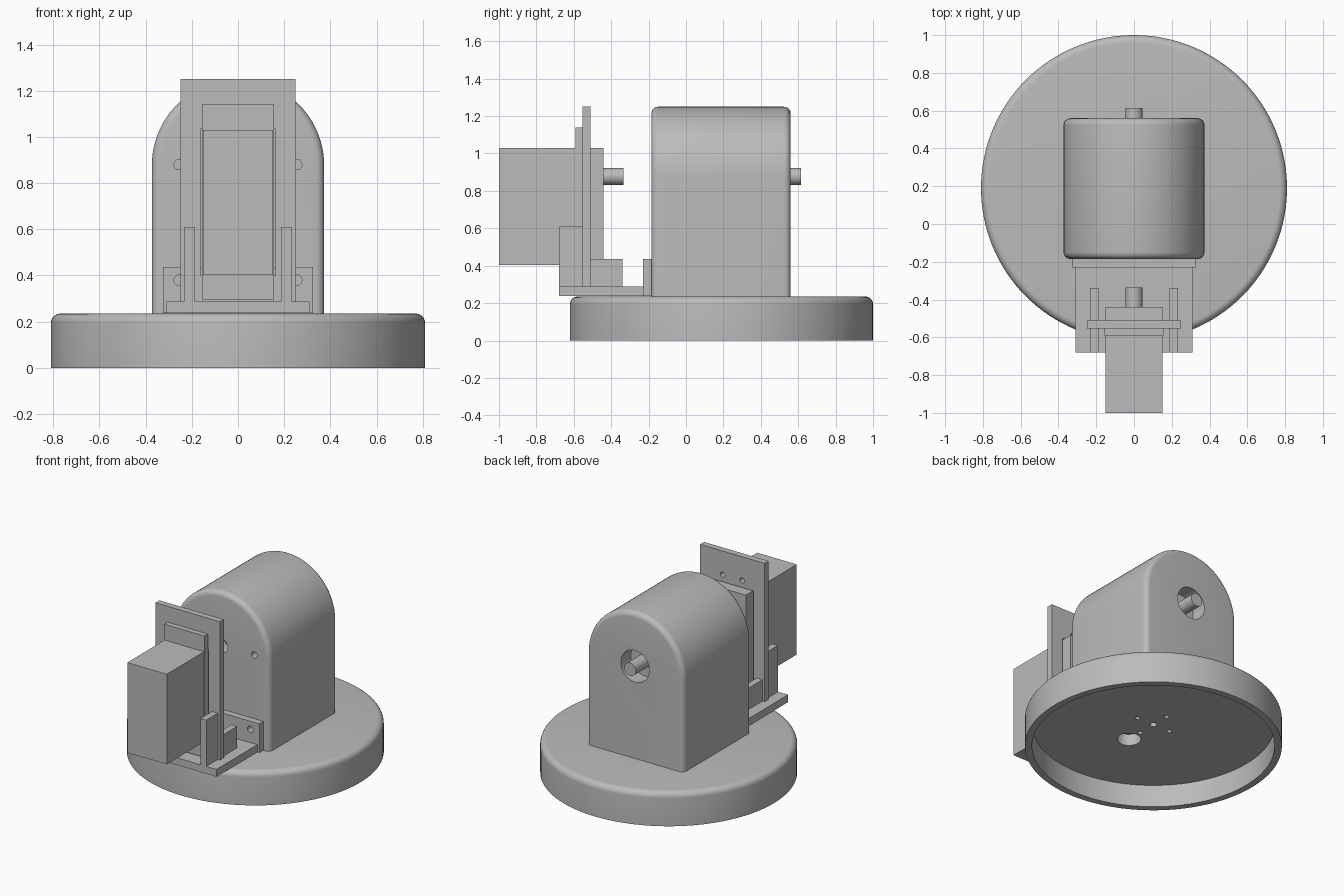
import bpy, bmesh, math
from mathutils import Matrix, Vector

if "Cube" in bpy.data.objects:
    bpy.data.objects.remove(bpy.data.objects["Cube"])

grey = bpy.data.materials.new("plain grey")
grey.use_nodes = True
grey.diffuse_color = (0.5, 0.5, 0.5, 1)
grey.node_tree.nodes["Principled BSDF"].inputs["Base Color"].default_value = (0.5, 0.5, 0.5, 1)


def make(name, bm):
    bmesh.ops.recalc_face_normals(bm, faces=bm.faces)
    mesh = bpy.data.meshes.new(name)
    bm.to_mesh(mesh)
    bm.free()
    mesh.materials.append(grey)
    ob = bpy.data.objects.new(name, mesh)
    bpy.context.collection.objects.link(ob)
    return ob


def box(name, x0, x1, y0, y1, z0, z1):
    bm = bmesh.new()
    size = Matrix.Diagonal((x1 - x0, y1 - y0, z1 - z0, 1))
    place = Matrix.Translation(((x0 + x1) / 2, (y0 + y1) / 2, (z0 + z1) / 2))
    bmesh.ops.create_cube(bm, size=1, matrix=place @ size)
    return make(name, bm)


def rod(name, start, end, radius, sides=32):
    a, b = Vector(start), Vector(end)
    turn = (b - a).to_track_quat('Z', 'Y').to_matrix().to_4x4()
    bm = bmesh.new()
    bmesh.ops.create_cone(bm, cap_ends=True, segments=sides, radius1=radius, radius2=radius,
                          depth=(b - a).length, matrix=Matrix.Translation((a + b) / 2) @ turn)
    return make(name, bm)


def activate(ob):
    bpy.ops.object.select_all(action='DESELECT')
    ob.select_set(True)
    bpy.context.view_layer.objects.active = ob


def cut(ob, *cutters):
    activate(ob)
    for cutter in cutters:
        mod = ob.modifiers.new("cut", 'BOOLEAN')
        mod.operation, mod.solver, mod.object = 'DIFFERENCE', 'EXACT', cutter
        bpy.ops.object.modifier_apply(modifier=mod.name)
        bpy.data.objects.remove(cutter)


def smooth(ob):
    activate(ob)
    bpy.ops.object.shade_smooth_by_angle(angle=math.radians(30))


def y_hole(x, z, y0, y1, radius):
    return rod("cutter", (x, y0, z), (x, y1, z), radius)


# Round base: hollow below, rounded upper rim
base_y, base_top, ceiling = 0.19, 0.235, 0.155
base = rod("round_base", (0, base_y, 0), (0, base_y, base_top), 0.81, 128)
bm = bmesh.new()
bm.from_mesh(base.data)
rim = [e for e in bm.edges if all(v.co.z > 0.2 for v in e.verts)]
bmesh.ops.bevel(bm, geom=rim, offset=0.04, segments=6, profile=0.5, affect='EDGES')
bm.to_mesh(base.data)
bm.free()


def base_hole(x, y, radius):
    return rod("cutter", (x, base_y + y, 0.1), (x, base_y + y, 0.3), radius)


cut(base, rod("cutter", (0, base_y, -0.1), (0, base_y, ceiling), 0.765, 128),
    base_hole(0, -0.24, 0.076), base_hole(0, 0, 0.022),
    *[base_hole(0.13 * dx, 0.13 * dy, 0.015) for dx, dy in ((1, 0), (-1, 0), (0, 1), (0, -1))])
smooth(base)

# Arched housing: extruded arch with rounded front and back rims
half, axis_z, front, back = 0.373, 0.877, -0.185, 0.56
arch = [(half * math.cos(math.pi * i / 48), axis_z + half * math.sin(math.pi * i / 48))
        for i in range(49)]
arch = [(half, base_top)] + arch + [(-half, base_top)]
bm = bmesh.new()
face = bm.faces.new([bm.verts.new((x, front, z)) for x, z in arch])
moved = bmesh.ops.extrude_face_region(bm, geom=[face])["geom"]
bmesh.ops.translate(bm, vec=(0, back - front, 0),
                    verts=[v for v in moved if isinstance(v, bmesh.types.BMVert)])
rims = [e for e in bm.edges
        if abs(e.verts[0].co.y - e.verts[1].co.y) < 0.001
        and max(v.co.z for v in e.verts) > base_top + 0.01]
bmesh.ops.bevel(bm, geom=rims, offset=0.036, segments=6, profile=0.5, affect='EDGES')
housing = make("arched_housing", bm)
cut(housing, y_hole(0, axis_z, 0.45, 0.7, 0.11), y_hole(0, axis_z, -0.3, -0.08, 0.05),
    *[y_hole(s * 0.255, z, -0.3, -0.1, 0.022) for s in (-1, 1) for z in (0.88, 0.38)])
smooth(housing)

# Output shafts
smooth(rod("rear_shaft", (0, 0.4, axis_z), (0, 0.615, axis_z), 0.045))
smooth(rod("front_shaft", (0, -0.45, axis_z), (0, -0.335, axis_z), 0.045))

# Bracket floor and the plate screwed to the housing
box("bracket_floor", -0.31, 0.31, -0.68, -0.2, 0.237, 0.288)
back_plate = box("bracket_back_plate", -0.325, 0.325, -0.23, front, 0.237, 0.437)
cut(back_plate, *[y_hole(s * 0.255, 0.38, -0.3, -0.1, 0.022) for s in (-1, 1)])
smooth(back_plate)

# Gussets on both sides of the upright plate
for side, s in (("left", 1), ("right", -1)):
    x0, x1 = sorted((s * 0.187, s * 0.232))
    box(side + "_front_gusset", x0, x1, -0.68, -0.553, 0.288, 0.61)
    box(side + "_rear_gusset", x0, x1, -0.511, -0.34, 0.288, 0.437)

# Upright plate with a window for the drive and screw holes
upright = box("upright_plate", -0.248, 0.248, -0.553, -0.51, 0.288, 1.25)
cut(upright, box("cutter", -0.162, 0.162, -0.7, -0.4, 0.4, 1.035),
    *[y_hole(s * 0.075, z, -0.7, -0.4, 0.018) for s in (-1, 1) for z in (1.085, 0.345)])
smooth(upright)

# Drive unit and its mounting flange
box("drive_body", -0.152, 0.152, -1.0, -0.44, 0.403, 1.03)
box("drive_flange", -0.155, 0.155, -0.59, -0.553, 0.295, 1.14)
